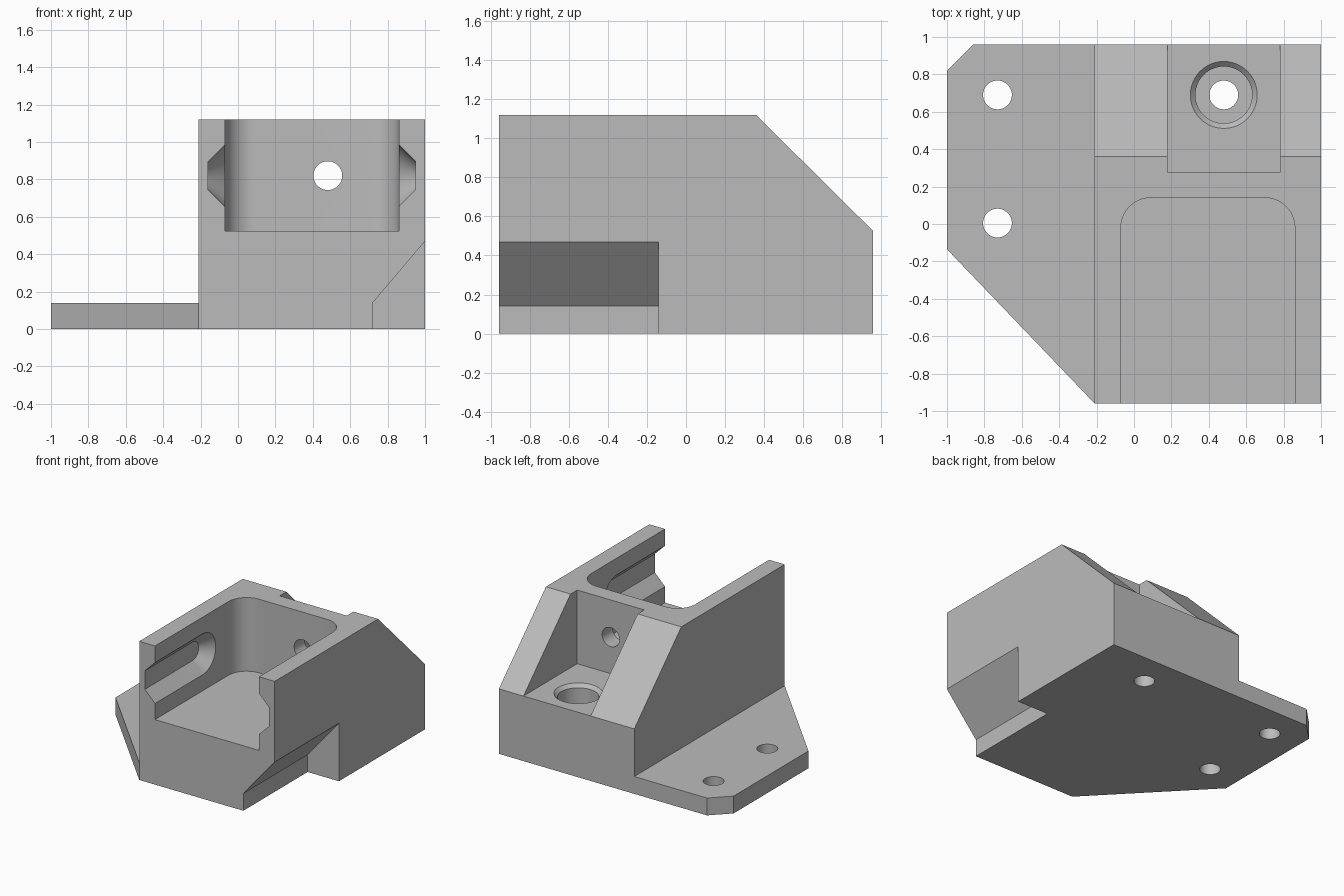
import bpy, bmesh
from math import sin, cos, pi, radians

if "Cube" in bpy.data.objects:
    bpy.data.objects.remove(bpy.data.objects["Cube"])

grey = bpy.data.materials.new("light grey plastic")
grey.use_nodes = True
colour = (0.5, 0.5, 0.5, 1)
grey.diffuse_color = colour
grey.node_tree.nodes["Principled BSDF"].inputs["Base Color"].default_value = colour

PLACE = {"x": lambda a, b, d: (d, a, b),
         "y": lambda a, b, d: (a, d, b),
         "z": lambda a, b, d: (a, b, d)}


def loft(name, axis, rings):
    """Closed solid through (depth, outline) rings stacked along an axis."""
    bm = bmesh.new()
    loops = [[bm.verts.new(PLACE[axis](a, b, d)) for a, b in pts] for d, pts in rings]
    for lo, hi in zip(loops, loops[1:]):
        for i in range(len(lo)):
            j = (i + 1) % len(lo)
            bm.faces.new((lo[i], lo[j], hi[j], hi[i]))
    bm.faces.new(loops[0])
    bm.faces.new(loops[-1])
    bmesh.ops.recalc_face_normals(bm, faces=bm.faces)
    mesh = bpy.data.meshes.new(name)
    bm.to_mesh(mesh)
    bm.free()
    mesh.materials.append(grey)
    obj = bpy.data.objects.new(name, mesh)
    bpy.context.collection.objects.link(obj)
    return obj


def prism(name, axis, pts, lo, hi):
    return loft(name, axis, [(lo, pts), (hi, pts)])


def arc(cx, cy, r, start=0, end=360, n=48):
    stop = n if end - start == 360 else n + 1
    angles = [radians(start + (end - start) * i / n) for i in range(stop)]
    return [(cx + r * cos(t), cy + r * sin(t)) for t in angles]


def rect(x0, x1, y0, y1):
    return [(x0, y0), (x1, y0), (x1, y1), (x0, y1)]


def combine(body, tool, operation="DIFFERENCE"):
    tool.hide_render = True
    mod = body.modifiers.new(tool.name, "BOOLEAN")
    mod.operation, mod.solver, mod.object = operation, "EXACT", tool
    bpy.context.view_layer.objects.active = body
    bpy.ops.object.modifier_apply(modifier=mod.name)
    bpy.data.objects.remove(tool)


# Main block with sloped back
body = prism("bracket_body", "x",
             [(-0.96, 0), (0.96, 0), (0.96, 0.525), (0.36, 1.12), (-0.96, 1.12)], -0.21, 1)

# Mounting flange with clipped corners
flange = prism("mounting_flange", "z",
               [(-1, -0.135), (-0.21, -0.96), (0, -0.96), (0, 0.96), (-0.86, 0.96), (-1, 0.82)],
               0, 0.14)
combine(body, flange, "UNION")

# Open-fronted pocket with rounded rear corners
pocket = [(-0.07, -1.2), (0.86, -1.2)] + arc(0.70, -0.02, 0.16, 0, 90, 16) \
    + arc(0.09, -0.02, 0.16, 90, 180, 16)
combine(body, prism("pocket", "z", pocket, 0.525, 1.4))

# Tapered grooves in both pocket walls
def groove(r):
    return [(-1.2, 0.82 - r)] + arc(-0.35, 0.82, r, -90, 90, 24) + [(-1.2, 0.82 + r)]


for side in (-1, 1):
    rings = [(0.395 + side * x, groove(r)) for x, r in ((0.555, 0.075), (0.36, 0.27))]
    combine(body, loft("wall_groove", "x", rings))

# Rear recess, with a screw hole through to the pocket
combine(body, prism("rear_recess", "z", rect(0.18, 0.78, 0.275, 1.2), 0.525, 1.4))
combine(body, prism("cross_hole", "y", arc(0.48, 0.82, 0.077), 0, 0.5))

# Counterbored screw hole with chamfered rim
bore = [(-0.1, 0.077), (0.14, 0.077), (0.14, 0.152), (0.498, 0.152), (0.525, 0.179), (0.6, 0.179)]
combine(body, loft("counterbore", "z", [(z, arc(0.48, 0.69, r)) for z, r in bore]))

# Flange screw holes
for y in (0.005, 0.69):
    combine(body, prism("flange_hole", "z", arc(-0.73, y, 0.077), -0.1, 0.3))

# Undercut along the lower left front edge
undercut = [(0.72, -0.1), (1.1, -0.1), (1.1, 0.587), (0.72, 0.14)]
combine(body, prism("undercut", "y", undercut, -1.2, -0.14))

# Smooth the rounded walls and keep the edges sharp
bpy.ops.object.select_all(action="DESELECT")
body.select_set(True)
bpy.context.view_layer.objects.active = body
bpy.ops.object.shade_smooth_by_angle(angle=radians(25))
